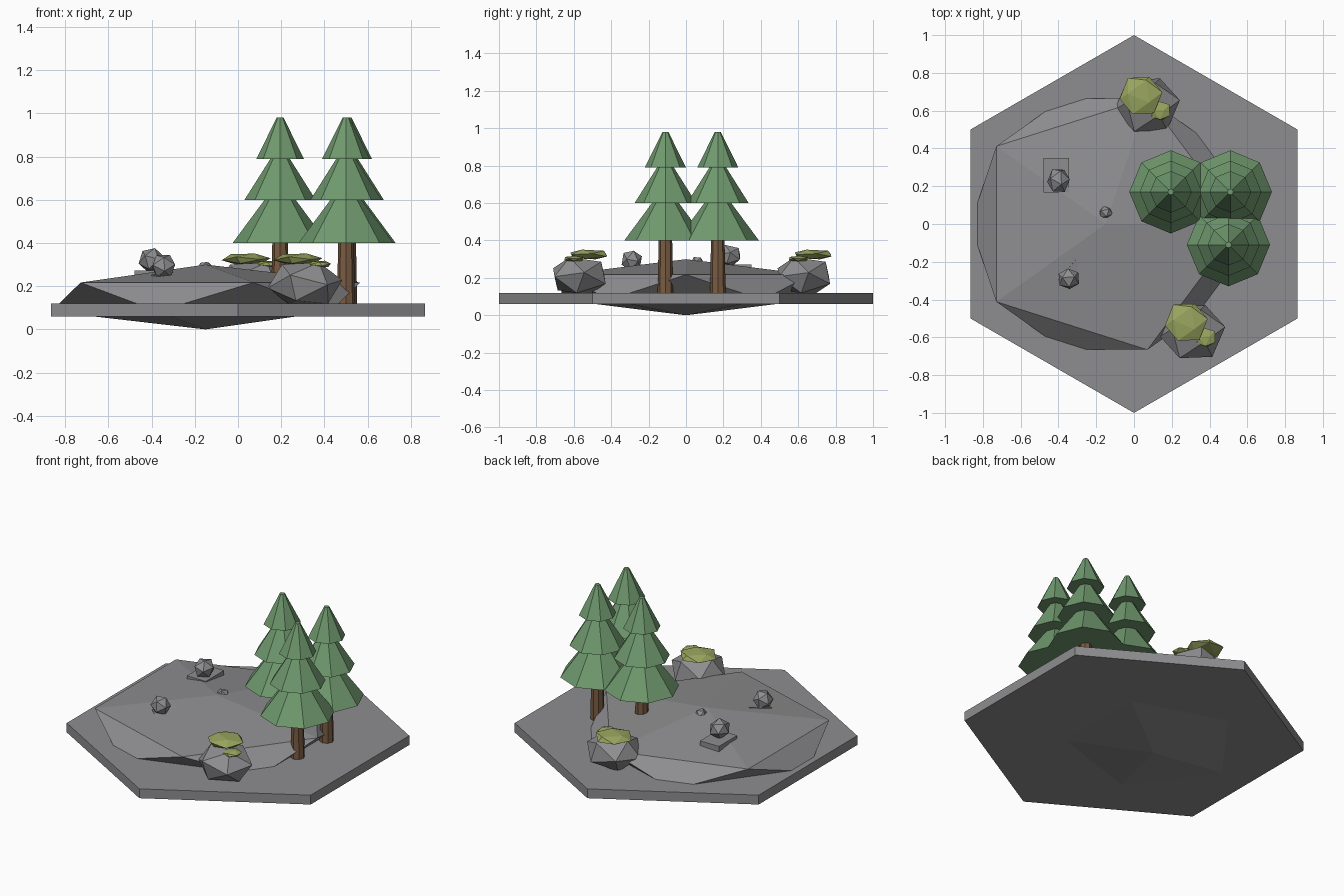
import bpy
import bmesh
from math import radians, pi
from mathutils import Euler, Matrix, Vector

cube = bpy.data.objects.get("Cube")
if cube:
    bpy.data.objects.remove(cube)


def material(name, rgb):
    mat = bpy.data.materials.new(name)
    mat.use_nodes = True
    mat.diffuse_color = (*rgb, 1)
    mat.node_tree.nodes["Principled BSDF"].inputs["Base Color"].default_value = (*rgb, 1)
    return mat


STONE = material("stone grey", (0.27, 0.27, 0.28))
LEAF = material("pine green", (0.16, 0.32, 0.155))
BARK = material("bark brown", (0.19, 0.105, 0.055))
MOSS = material("moss green", (0.32, 0.38, 0.115))


def finish(name, bm, mat):
    mesh = bpy.data.meshes.new(name)
    bm.to_mesh(mesh)
    bm.free()
    mesh.materials.append(mat)
    obj = bpy.data.objects.new(name, mesh)
    bpy.context.collection.objects.link(obj)
    return obj


def frustum(name, mat, x, y, low, high, r_low, r_high, sides, turn=0):
    """Upright tapered prism between two heights."""
    bm = bmesh.new()
    place = Matrix.Translation((x, y, (low + high) / 2)) @ Matrix.Rotation(turn, 4, "Z")
    bmesh.ops.create_cone(bm, cap_ends=True, segments=sides, radius1=r_low,
                          radius2=r_high, depth=high - low, matrix=place)
    return finish(name, bm, mat)


def boulder(name, mat, centre, half, turn=(0, 0, 0)):
    """Turned icosahedron stretched to the given half sizes."""
    bm = bmesh.new()
    bmesh.ops.create_icosphere(bm, subdivisions=1, radius=1,
                               matrix=Euler([radians(a) for a in turn]).to_matrix().to_4x4())
    reach = [max(abs(v.co[i]) for v in bm.verts) for i in range(3)]
    for v in bm.verts:
        v.co = Vector(centre[i] + v.co[i] * half[i] / reach[i] for i in range(3))
    return finish(name, bm, mat)


def slab(name, centre, size, turn):
    bm = bmesh.new()
    place = Matrix.LocRotScale(Vector(centre), Euler([radians(a) for a in turn]), Vector(size))
    bmesh.ops.create_cube(bm, size=1, matrix=place)
    return finish(name, bm, STONE)


# Hexagonal ground plate and the broad low mound that passes through it
frustum("ground_plate", STONE, 0, 0, 0.06, 0.12, 1, 1, 6)
mound = boulder("mound", STONE, (0, 0, 0), (0.8 * 0.8944, 0.7 * 0.951, 0.15))
mound.data.transform(Matrix.Translation((-0.15, 0, 0.15)))

# Pine trees: trunk and three tapered tiers
TIERS = [(0.40, 0.60, 0.22, 0.072), (0.60, 0.79, 0.165, 0.045), (0.79, 0.98, 0.11, 0.016)]
for n, (x, y) in enumerate([(0.195, 0.17), (0.51, 0.17), (0.5, -0.11)], 1):
    frustum(f"trunk_{n}", BARK, x, y, 0.12, 0.41, 0.042, 0.036, 8)
    for t, (low, high, wide, narrow) in enumerate(TIERS, 1):
        frustum(f"tree_{n}_tier_{t}", LEAF, x, y, low, high, wide, narrow, 8)

# Mossy boulders, front and back
for side, x, y in [("front", 0.31, -0.57), ("back", 0.07, 0.63)]:
    boulder(f"{side}_boulder", STONE, (x, y, 0.21), (0.173, 0.14, 0.1), (25, 15, 20))
    boulder(f"{side}_moss", MOSS, (x - 0.033, y + 0.05, 0.325), (0.113, 0.098, 0.026), (25, 15, 20))
    boulder(f"{side}_moss_tuft", MOSS, (x + 0.07, y - 0.03, 0.302), (0.05, 0.05, 0.016), (10, 20, 40))

# Loose stones and flat slabs on the mound
boulder("back_stone", STONE, (-0.4, 0.23, 0.32), (0.06, 0.06, 0.056), (20, 10, 15))
boulder("front_stone", STONE, (-0.345, -0.29, 0.293), (0.054, 0.054, 0.052), (10, 30, 40))
boulder("pebble", STONE, (-0.15, 0.06, 0.275), (0.04, 0.037, 0.037), (30, 10, 0))
slab("back_slab", (-0.412, 0.258, 0.255), (0.135, 0.185, 0.035), (0, 0, 0))
slab("front_slab", (-0.31, -0.28, 0.238), (0.14, 0.12, 0.03), (8, -6, 50))
